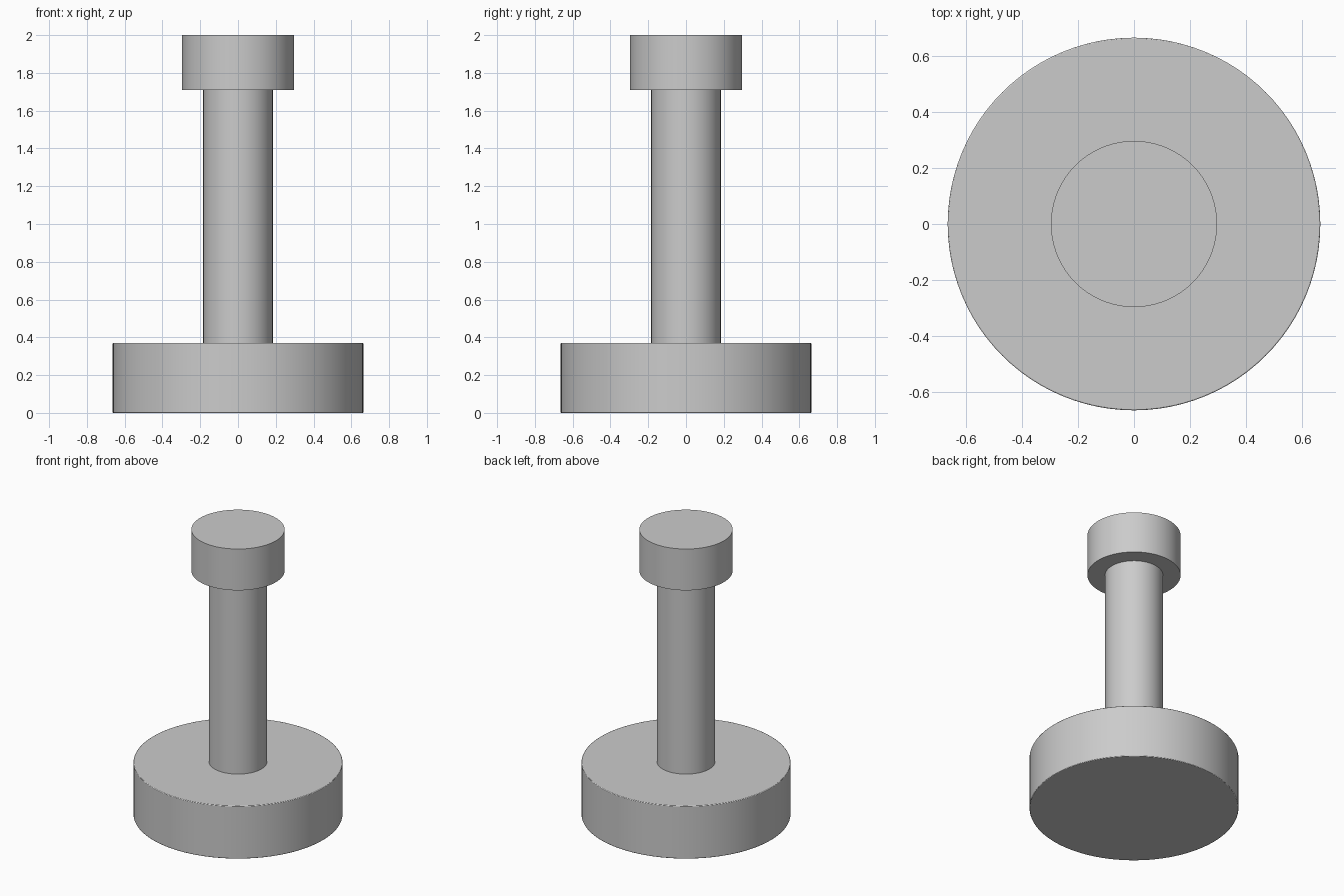
import bpy
import math

cube = bpy.data.objects.get("Cube")
if cube:
    bpy.data.objects.remove(cube, do_unlink=True)

# Single grey finish
grey = bpy.data.materials.new("plain_grey")
grey.use_nodes = True
colour = (0.6, 0.6, 0.6, 1.0)
grey.diffuse_color = colour
grey.node_tree.nodes["Principled BSDF"].inputs["Base Color"].default_value = colour


def disc(name, radius, bottom, top, bevel=0.0):
    """Smooth upright cylinder between two heights."""
    bpy.ops.mesh.primitive_cylinder_add(
        vertices=96, radius=radius, depth=top - bottom,
        location=(0, 0, (bottom + top) / 2))
    obj = bpy.context.object
    obj.name = name
    obj.data.materials.append(grey)
    bpy.ops.object.shade_smooth_by_angle(angle=math.radians(30))
    if bevel:
        mod = obj.modifiers.new("edge_bevel", "BEVEL")
        mod.width = bevel
        mod.segments = 2
        mod.limit_method = "ANGLE"
        mod.angle_limit = math.radians(40)
    return obj


# Wide foot, slim column and narrow cap
disc("base", 0.664, 0.0, 0.37, bevel=0.004)
disc("stem", 0.184, 0.37, 1.71)
disc("cap", 0.296, 1.71, 2.0)
